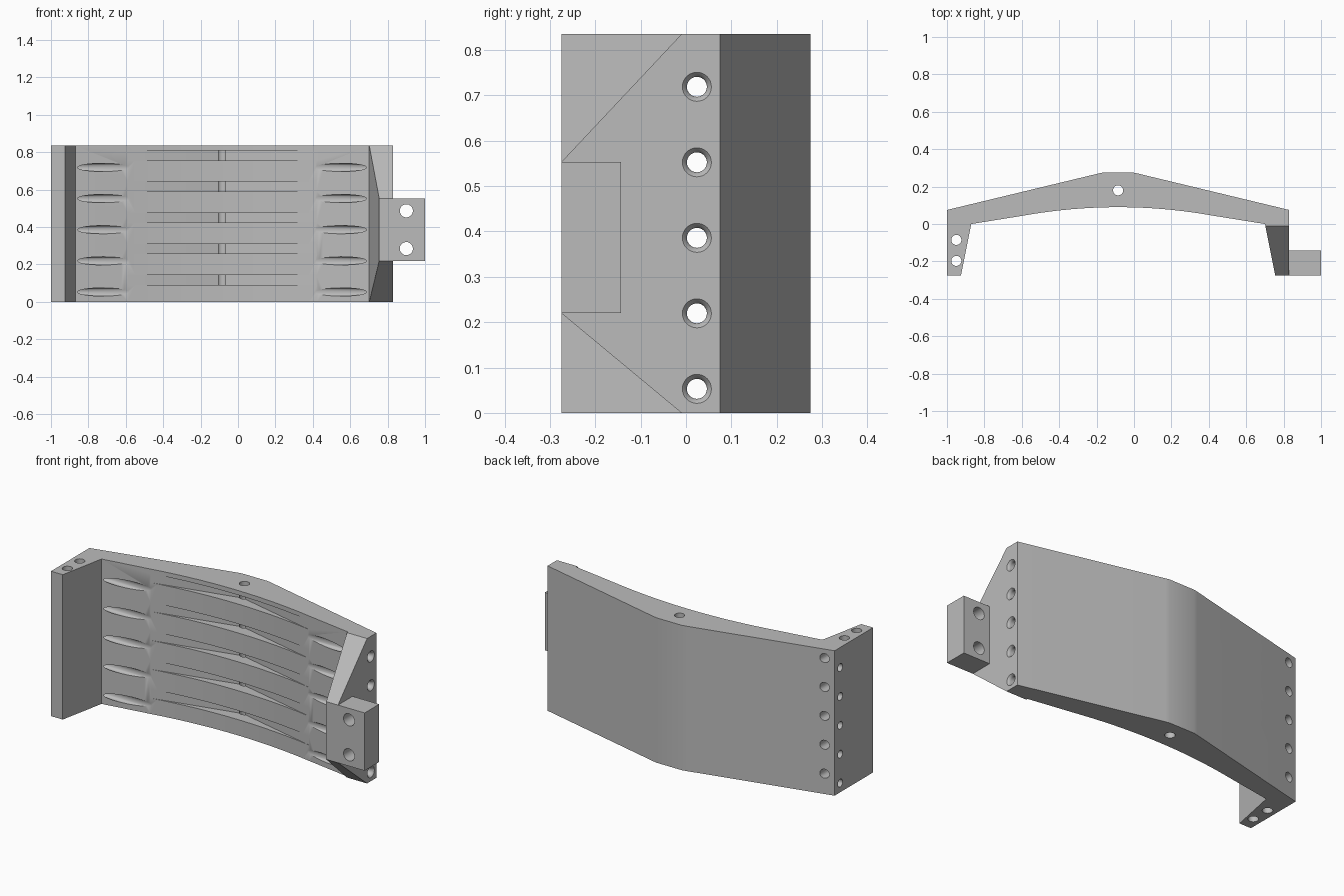
import bpy, bmesh, math
from mathutils import Vector

cube = bpy.data.objects.get("Cube")
if cube:
    bpy.data.objects.remove(cube, do_unlink=True)

HEIGHT = 0.835
MID = -0.085      # centre of the arch in x
BEND = 0.505      # half width of the curved part of the arch

grey = bpy.data.materials.new("light_grey")
grey.use_nodes = True
grey.diffuse_color = (0.5, 0.5, 0.5, 1)
grey.node_tree.nodes["Principled BSDF"].inputs["Base Color"].default_value = (0.5, 0.5, 0.5, 1)


def make_object(name, bm):
    bmesh.ops.recalc_face_normals(bm, faces=bm.faces)
    mesh = bpy.data.meshes.new(name)
    bm.to_mesh(mesh)
    bm.free()
    mesh.materials.append(grey)
    obj = bpy.data.objects.new(name, mesh)
    bpy.context.collection.objects.link(obj)
    return obj


def loft(name, rings):
    """Solid skinned through rings of points with closed ends."""
    bm = bmesh.new()
    loops = [[bm.verts.new(p) for p in ring] for ring in rings]
    n = len(loops[0])
    for a, b in zip(loops, loops[1:]):
        for i in range(n):
            j = (i + 1) % n
            bm.faces.new((a[i], a[j], b[j], b[i]))
    bm.faces.new(loops[0])
    bm.faces.new(loops[-1])
    return make_object(name, bm)


def prism(name, outline, z0, z1):
    return loft(name, [[(x, y, z) for x, y in outline] for z in (z0, z1)])


def lathe(name, origin, axis, profile, sides=32):
    """Round solid along an axis from (distance, radius) pairs."""
    turn = Vector(axis).to_track_quat('Z', 'Y')
    rings = []
    for d, r in profile:
        angles = [2 * math.pi * i / sides for i in range(sides)]
        rings.append([Vector(origin) + turn @ Vector((r * math.cos(a), r * math.sin(a), d))
                      for a in angles])
    return loft(name, rings)


def cut(target, cutter):
    cutter.hide_render = True
    mod = target.modifiers.new("cut", 'BOOLEAN')
    mod.operation = 'DIFFERENCE'
    mod.solver = 'EXACT'
    mod.object = cutter
    bpy.context.view_layer.objects.active = target
    bpy.ops.object.modifier_apply(modifier=mod.name)
    bpy.data.objects.remove(cutter, do_unlink=True)


# Arched plate with the full-height right arm
arch = []
for i in range(25):
    t = -1 + i / 12
    arch.append((MID + BEND * t, 0.09 - 0.045 * t * t))
outline = [(-1, 0.075), (-1, -0.275), (-0.925, -0.275), (-0.87, 0)] + arch
outline += [(0.70, 0), (0.702, -0.01), (0.83, -0.01), (0.83, 0.075)]
# Slightly rounded crest on the back
outline += [(0.02, 0.27), (-0.005, 0.275), (-0.165, 0.275), (-0.19, 0.27)]
plate = prism("arched_plate", outline, 0, HEIGHT)

# Grooves, cross holes and pin sockets repeat up the plate
for i in range(5):
    z = 0.053 + i * 0.1665
    cut(plate, lathe("cross_hole", (-1.1, 0.024, z), (1, 0, 0),
                     [(0, 0.022), (1.915, 0.022), (1.923, 0.025), (1.93, 0.032), (2, 0.032)]))
    zg = z + 0.064
    groove = [(MID - BEND, 0.045), (MID, 0.165), (MID + BEND, 0.045), (MID + BEND, -0.1), (MID - BEND, -0.1)]
    cut(plate, prism("groove", groove, zg - 0.026, zg + 0.026))
    cut(plate, lathe("back_socket", (-0.945, 0.2, zg), (0, -1, 0), [(0, 0.026), (0.33, 0.026)]))

# Vertical pin holes
for x, y in ((MID, 0.18), (-0.95, -0.085), (-0.95, -0.197)):
    cut(plate, lathe("pin_hole", (x, y, -0.1), (0, 0, 1), [(0, 0.027), (1.1, 0.027)]))

# Left arm narrowing in height towards the front
arm = loft("left_arm", [
    [(0.702, -0.01, 0), (0.83, -0.01, 0), (0.83, -0.01, HEIGHT), (0.702, -0.01, HEIGHT)],
    [(0.755, -0.275, 0.22), (0.83, -0.275, 0.22), (0.83, -0.275, 0.553), (0.755, -0.275, 0.553)]])

# Mounting block with two bolt holes
block = prism("mounting_block", [(0.83, -0.275), (1, -0.275), (1, -0.143), (0.83, -0.143)], 0.22, 0.553)
for z in (0.285, 0.487):
    cut(block, lathe("bolt_hole", (0.9, -0.4, z), (0, 1, 0), [(0, 0.035), (0.4, 0.035)]))

# Smooth the curved walls and keep the edges sharp
bpy.ops.object.select_all(action='DESELECT')
for obj in (plate, arm, block):
    obj.select_set(True)
bpy.context.view_layer.objects.active = plate
bpy.ops.object.shade_smooth_by_angle(angle=math.radians(30))
